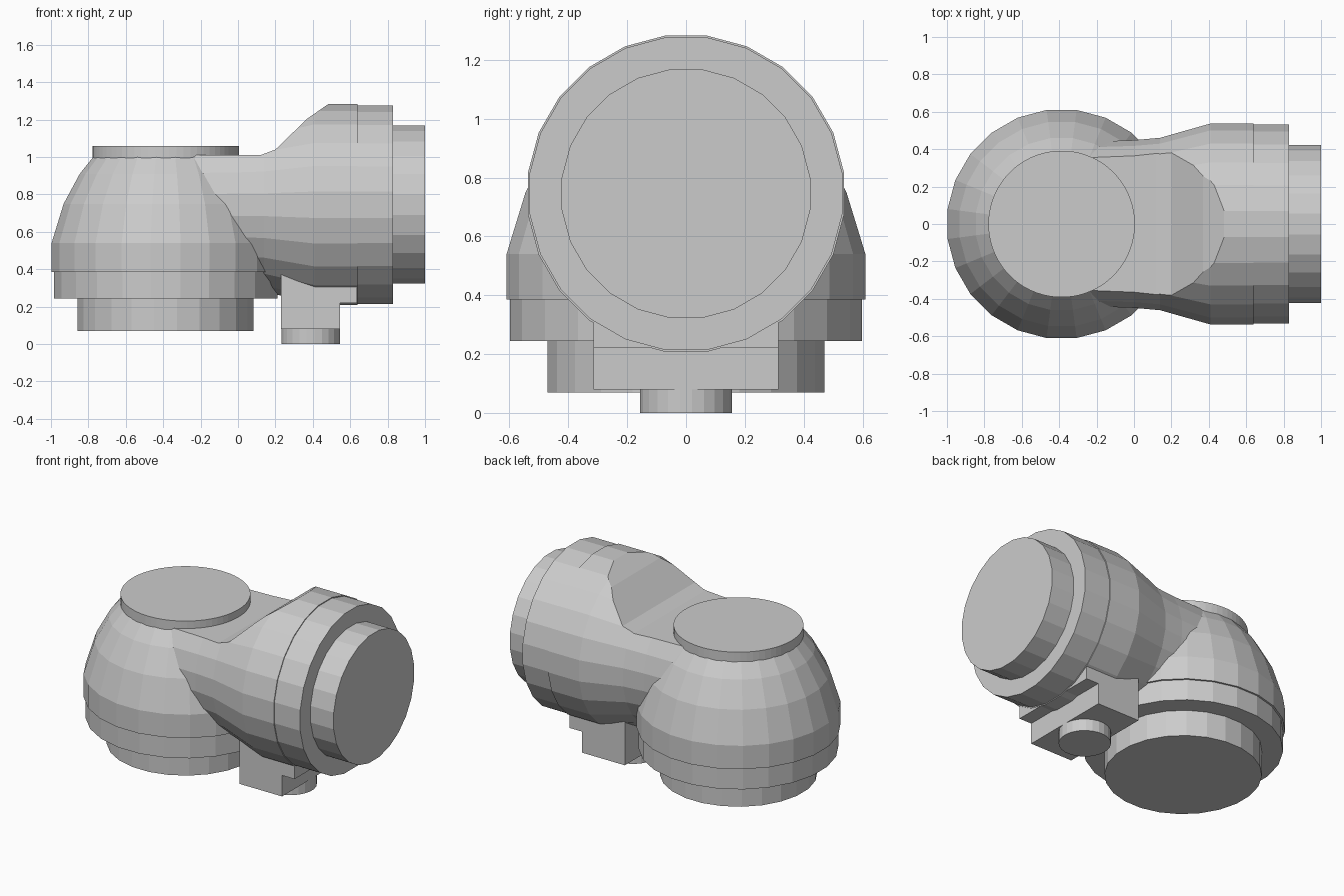
import bpy, bmesh
from math import cos, sin, pi
from mathutils import Matrix

if "Cube" in bpy.data.objects:
    bpy.data.objects.remove(bpy.data.objects["Cube"])

VX = -0.387   # x of the vertical axis
HZ = 0.745    # z of the horizontal axis


def make(name, bm):
    bmesh.ops.recalc_face_normals(bm, faces=bm.faces)
    me = bpy.data.meshes.new(name)
    bm.to_mesh(me)
    bm.free()
    ob = bpy.data.objects.new(name, me)
    bpy.context.collection.objects.link(ob)
    return ob


def lathe(name, profile, n=24, origin=(0, 0, 0), along_x=False):
    """Closed solid of revolution from (radius, height) pairs."""
    bm = bmesh.new()
    off = pi / n
    rings = [[bm.verts.new((r * cos(off + 2 * pi * i / n),
                            r * sin(off + 2 * pi * i / n), h))
              for i in range(n)] for r, h in profile]
    for a, b in zip(rings, rings[1:]):
        for i in range(n):
            j = (i + 1) % n
            bm.faces.new((a[i], a[j], b[j], b[i]))
    bm.faces.new(rings[0])
    bm.faces.new(rings[-1])
    rot = Matrix.Rotation(pi / 2, 4, 'Y') if along_x else Matrix()
    bm.transform(Matrix.Translation(origin) @ rot)
    return make(name, bm)


def prism(name, outline, half_y):
    """Extrude an (x, z) outline symmetrically along y."""
    bm = bmesh.new()
    front = bm.faces.new([bm.verts.new((x, -half_y, z)) for x, z in outline])
    ext = bmesh.ops.extrude_face_region(bm, geom=[front])
    moved = [v for v in ext['geom'] if isinstance(v, bmesh.types.BMVert)]
    bmesh.ops.translate(bm, verts=moved, vec=(0, 2 * half_y, 0))
    if not any(len(f.verts) == len(outline) and
               all(v.co.y < 0 for v in f.verts) for f in bm.faces):
        bm.faces.new([v for v in bm.verts if v.co.y < 0])
    return make(name, bm)


# Upright bulb with its collar and bottom socket
lathe("upright_body", [(0.475, 0.07), (0.475, 0.245), (0.603, 0.245),
                       (0.603, 0.385), (0.615, 0.385), (0.615, 0.54),
                       (0.55, 0.75), (0.463, 0.91), (0.391, 1.0)],
      origin=(VX, 0, 0))

# Round lid on the bulb
lathe("top_lid", [(0.392, 0.96), (0.392, 1.06)], n=64, origin=(VX, 0, 0))

# Sideways neck flaring out to the large barrel
neck = lathe("side_neck", [(0.44, -0.35), (0.452, 0.0), (0.465, 0.14),
                           (0.505, 0.28), (0.542, 0.41), (0.542, 0.64)],
             origin=(0, 0, HZ), along_x=True)

# Flat top and ramp cut into the neck
cutter = prism("neck_cutter", [(-1, 1.01), (0.12, 1.01), (0.2, 1.04),
                               (0.37, 1.205), (0.5, 1.295), (0.5, 1.6),
                               (-1, 1.6)], 0.8)
cutter.hide_render = True
mod = neck.modifiers.new("flat_top", 'BOOLEAN')
mod.operation = 'DIFFERENCE'
mod.solver = 'EXACT'
mod.object = cutter
bpy.context.view_layer.objects.active = neck
bpy.ops.object.modifier_apply(modifier=mod.name)
bpy.data.objects.remove(cutter)

# Barrel collar and end plug
lathe("side_collar", [(0.536, 0.635), (0.536, 0.83), (0.426, 0.83),
                      (0.426, 1.0)], origin=(0, 0, HZ), along_x=True)

# Stepped block under the barrel with its foot
prism("support_block", [(0.23, 0.08), (0.545, 0.08), (0.545, 0.22),
                        (0.637, 0.22), (0.637, 0.55), (0.23, 0.55)], 0.315)
lathe("foot", [(0.158, 0.0), (0.158, 0.1)], origin=(0.388, 0, 0))
